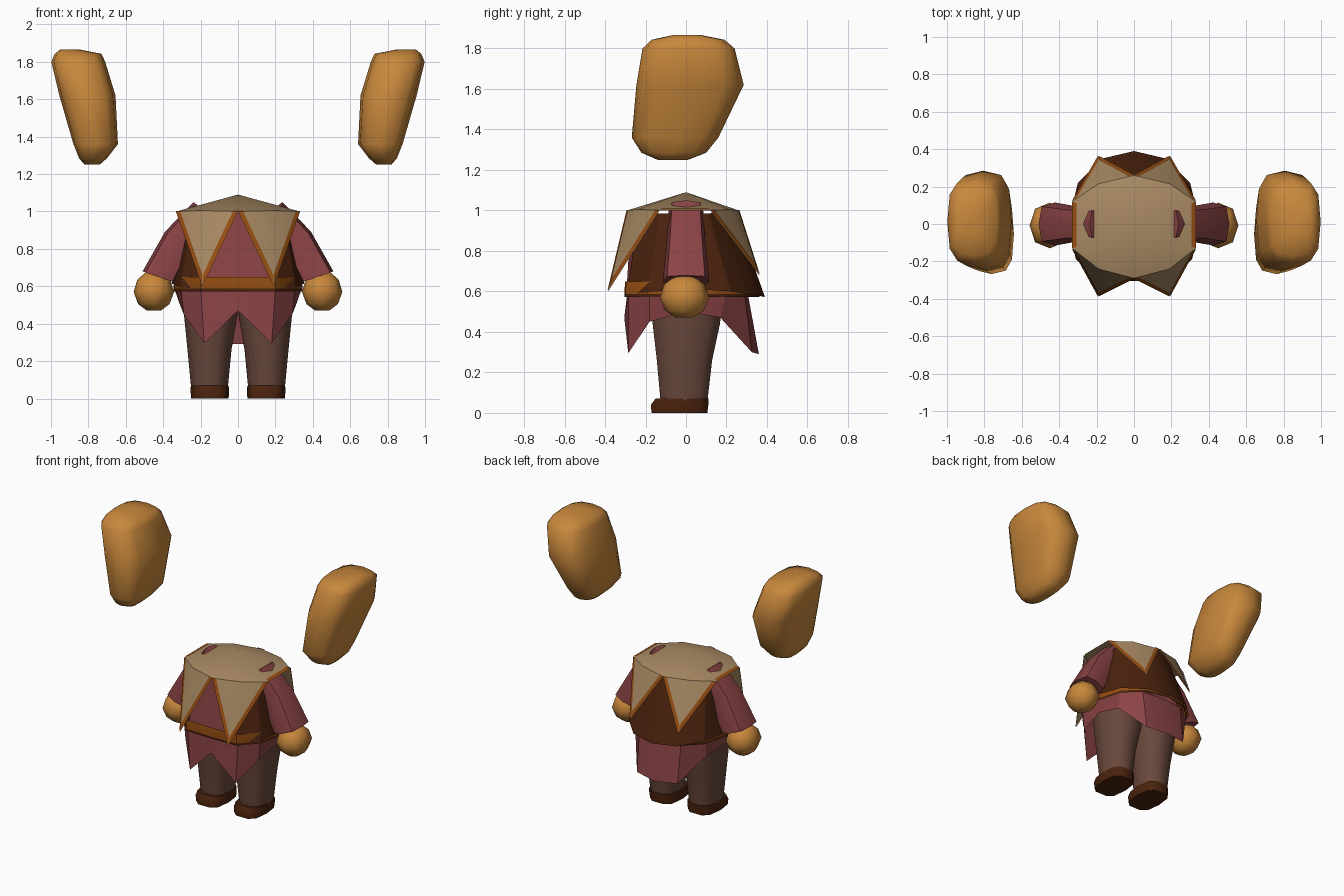
import bpy, bmesh, math
from mathutils import Vector

if "Cube" in bpy.data.objects:
    bpy.data.objects.remove(bpy.data.objects["Cube"])


def material(name, rgb):
    m = bpy.data.materials.new(name)
    m.diffuse_color = (*rgb, 1)
    m.use_nodes = True
    m.node_tree.nodes["Principled BSDF"].inputs["Base Color"].default_value = m.diffuse_color
    return m


SKIN = material("golden_skin", (0.58, 0.245, 0.045))
TAN = material("tan_cloth", (0.39, 0.25, 0.125))
PINK = material("rose_cloth", (0.26, 0.057, 0.06))
BROWN = material("dark_leather", (0.068, 0.016, 0.004))
TRIM = material("orange_trim", (0.30, 0.075, 0.006))
LEG = material("trouser_brown", (0.14, 0.065, 0.045))


def make(name, verts, faces, mats, angle=40, rule=None, recalc=True):
    me = bpy.data.meshes.new(name)
    me.from_pydata([tuple(v) for v in verts], [], faces)
    for m in mats:
        me.materials.append(m)
    if recalc:
        bm = bmesh.new()
        bm.from_mesh(me)
        bmesh.ops.recalc_face_normals(bm, faces=bm.faces)
        bm.to_mesh(me)
        bm.free()
    if rule:
        for p in me.polygons:
            p.material_index = rule(p.center)
    me.shade_smooth()
    me.set_sharp_from_angle(angle=math.radians(angle))
    ob = bpy.data.objects.new(name, me)
    bpy.context.collection.objects.link(ob)
    return ob


def loft(name, rings, mats, cap=True, **kw):
    """Skin a stack of equal-length closed rings."""
    n = len(rings[0])
    verts = [v for r in rings for v in r]
    faces = [(k * n + i, k * n + (i + 1) % n, (k + 1) * n + (i + 1) % n, (k + 1) * n + i)
             for k in range(len(rings) - 1) for i in range(n)]
    if cap:
        faces += [tuple(reversed(range(n))), tuple(range(len(verts) - n, len(verts)))]
    return make(name, verts, faces, mats, recalc=cap, **kw)


def box_ring(x0, x1, y0, y1, z, s=1, n=12, e=0.6):
    """Rounded-box ring filling the given x and y range at height z."""
    out = []
    for i in range(n):
        a = 2 * math.pi * i / n
        c, d = math.cos(a), math.sin(a)
        u = math.copysign(abs(c) ** e, c)
        v = math.copysign(abs(d) ** e, d)
        out.append((s * ((x0 + x1) / 2 + u * (x1 - x0) / 2), (y0 + y1) / 2 + v * (y1 - y0) / 2, z))
    return out


def mirrored(half):
    """Close a front-to-back half outline across x = 0."""
    return half + [(-x, y, z) for x, y, z in reversed(half[1:-1])]


# torso: rose shirt in front, dark vest around sides and back
hem = [(0, -.295, .585), (.2, -.29, .585), (.31, -.19, .595), (.355, 0, .615),
       (.30, .22, .6), (.17, .35, .58), (0, .39, .572)]
neck = [(0, -.27, .995), (.13, -.235, .995), (.24, -.13, .985), (.27, 0, .985),
        (.24, .11, .985), (.13, .2, .995), (0, .24, .995)]
loft("vest_and_shirt", [mirrored(hem), mirrored(neck)], [BROWN, PINK], cap=False, angle=30,
     rule=lambda c: 1 if c.y < -.22 and abs(c.x) < .15 else 0)

# belt: orange band with a thin dark lower rim
belt = [(0, -.305), (.2, -.3), (.305, -.185), (.345, 0), (.29, .21), (.165, .33), (0, .365)]
loft("belt", [mirrored([(x * k, y * k, z) for x, y in belt])
              for z, k in ((.573, .995), (.588, 1), (.65, .985))],
     [TRIM, BROWN], cap=False, rule=lambda c: 1 if c.z < .585 else 0)

# tunic skirt with pointed hem
skirt_low = [(0, -.305, .47), (.18, -.285, .295), (.29, -.18, .45), (.31, 0, .5),
             (.28, .17, .47), (.16, .325, .30), (0, .36, .29)]
skirt_top = [(0, -.29, .59), (.2, -.285, .59), (.305, -.18, .59), (.345, 0, .6),
             (.29, .2, .6), (.165, .29, .59), (0, .305, .59)]
loft("tunic_skirt", [mirrored(skirt_low), mirrored(skirt_top)], [PINK], cap=False, angle=30)

# shawl: shallow cone with two front and two back hanging points
APEX = Vector((0, 0, 1.09))
F0, F1, FT = Vector((0, -.29, 1.0)), Vector((.19, -.24, 1.005)), Vector((.19, -.385, .6))
B0, B1, BT = Vector((0, .26, 1.0)), Vector((.19, .215, 1.005)), Vector((.19, .362, .68))
S1, S2 = Vector((.33, -.13, 1.0)), Vector((.33, .12, 1.0))
shawl_tris = [(APEX, F0, F1), (APEX, F1, S1), (APEX, S1, S2), (APEX, S2, B1), (APEX, B1, B0),
              (F0, FT, F1), (FT, S1, F1), (S2, BT, B1), (BT, B0, B1)]
trim_edges = [(F0, FT, F1), (FT, S1, F1), (S1, S2, APEX), (S2, BT, B1), (BT, B0, B1)]


def flip(p, s):
    return Vector((p.x * s, p.y, p.z))


verts, faces, tverts, tfaces = [], [], [], []
for s in (1, -1):
    for tri in shawl_tris:
        k = len(verts)
        verts += [flip(p, s) for p in tri]
        faces.append((k, k + 1, k + 2)[::s])
    for a, b, c in trim_edges:
        side = (b - a).normalized()
        width = ((c - a) - side * (c - a).dot(side)).length
        t = .025 / width
        up = (b - a).cross(c - a).normalized() * .004
        k = len(tverts)
        tverts += [flip(p + up, s) for p in (a, b, b.lerp(c, t), a.lerp(c, t))]
        tfaces.append((k, k + 1, k + 2, k + 3)[::s])
shawl = make("shawl", verts, faces, [TAN], recalc=False)
bm = bmesh.new()
bm.from_mesh(shawl.data)
bmesh.ops.remove_doubles(bm, verts=bm.verts, dist=1e-4)
bm.to_mesh(shawl.data)
bm.free()
shawl.data.set_sharp_from_angle(angle=math.radians(30))
make("shawl_trim", tverts, tfaces, [TRIM], recalc=False, angle=20)

for s, side in ((1, "right"), (-1, "left")):
    # sleeve: flaring tube, its shoulder just breaking through the shawl
    rings = []
    for cx, cz, dx, dz, ry in ((.17, 1.0, .068, .05, .085), (.31, .86, .08, .032, .095),
                               (.4225, .65, .0875, .03, .115)):
        rings.append([(s * (cx + x * dx), y * ry, cz + x * dz)
                      for x, y, _ in box_ring(-1, 1, -1, 1, 0, n=8, e=.6)])
    loft(side + "_sleeve", rings, [PINK], angle=50)

    # hand: faceted ball
    hand = [box_ring(.45 - .108 * r, .45 + .108 * r, -.008 - .122 * r, -.008 + .122 * r, z, s, 8, .9)
            for z, r in ((.47, .35), (.505, .78), (.57, 1), (.635, .82), (.675, .4))]
    loft(side + "_hand", hand, [SKIN], angle=70)

    # trouser leg
    leg = [box_ring(*b, s, 10, .85) for b in (
        (.055, .25, -.13, .11, .05), (.035, .27, -.15, .135, .26),
        (.004, .288, -.172, .175, .44), (.002, .295, -.18, .19, .58))]
    loft(side + "_leg", leg, [LEG], angle=50)

    # shoe
    shoe = [box_ring(*b, s, 10, .65) for b in (
        (.05, .25, -.175, .11, 0), (.048, .254, -.178, .115, .04), (.05, .252, -.155, .115, .07))]
    loft(side + "_shoe", shoe, [BROWN], angle=45)

    # large floating rounded block
    block = [box_ring(*b, s, 12, .65) for b in (
        (.74, .82, -.14, .01, 1.25), (.70, .85, -.22, .10, 1.285), (.642, .88, -.268, .16, 1.36),
        (.655, .955, -.245, .285, 1.62), (.71, .998, -.215, .24, 1.80),
        (.73, .98, -.17, .19, 1.843), (.85, .95, -.06, .07, 1.867))]
    loft(side + "_floating_block", block, [SKIN], angle=70)
